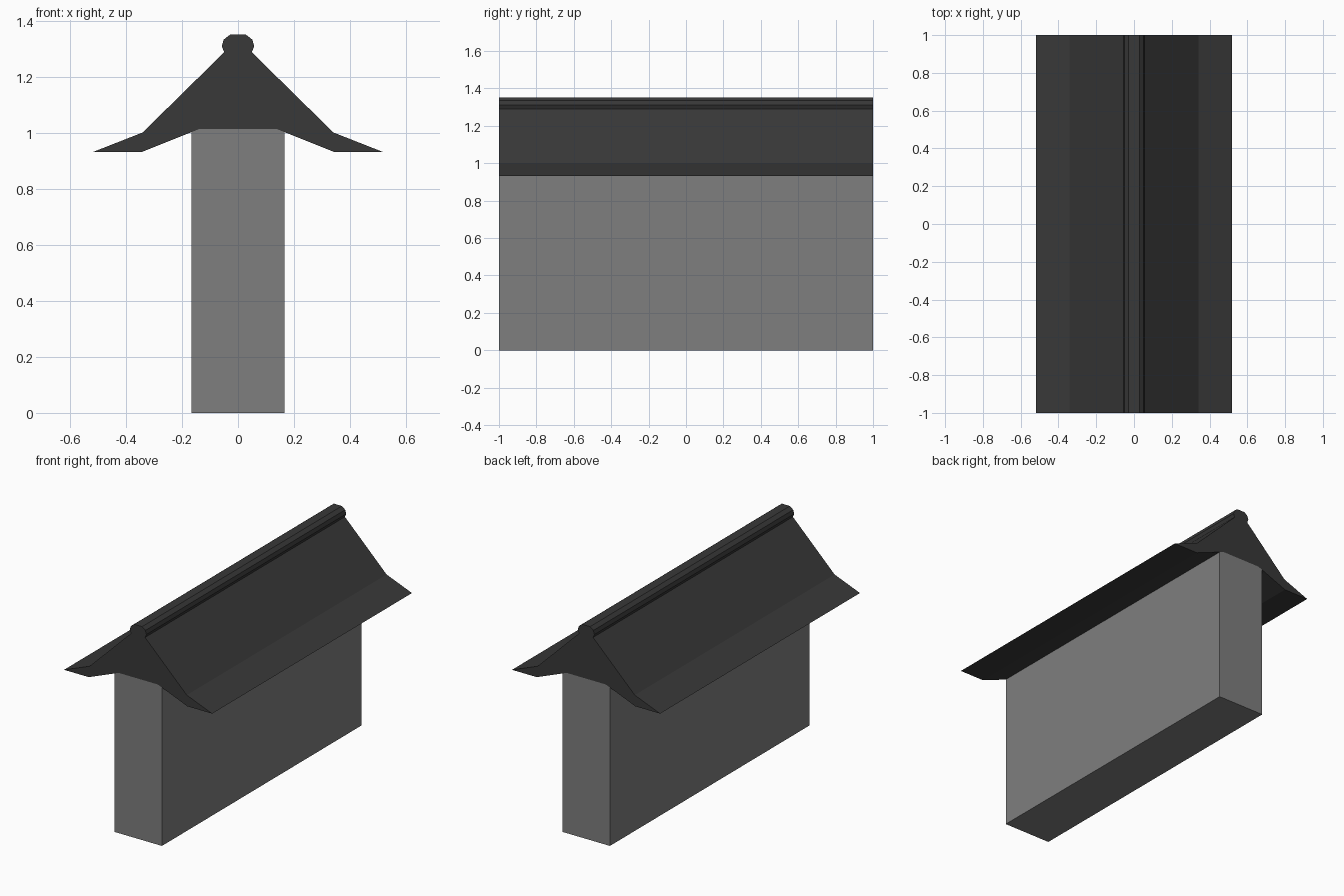
import bpy
import bmesh

if "Cube" in bpy.data.objects:
    bpy.data.objects.remove(bpy.data.objects["Cube"])


def material(name, value):
    m = bpy.data.materials.new(name)
    m.diffuse_color = (value, value, value, 1)
    m.use_nodes = True
    m.node_tree.nodes["Principled BSDF"].inputs["Base Color"].default_value = m.diffuse_color
    return m


def extrude_profile(name, half, mat, y0=-1.0, y1=1.0):
    """Mirror a right-hand (x, z) half profile and run it along y."""
    outline = half + [(-x, z) for x, z in reversed(half)]
    bm = bmesh.new()
    face = bm.faces.new([bm.verts.new((x, y0, z)) for x, z in outline])
    ext = bmesh.ops.extrude_face_region(bm, geom=[face], use_keep_orig=True)
    verts = [g for g in ext["geom"] if isinstance(g, bmesh.types.BMVert)]
    bmesh.ops.translate(bm, verts=verts, vec=(0, y1 - y0, 0))
    bmesh.ops.recalc_face_normals(bm, faces=bm.faces[:])
    mesh = bpy.data.meshes.new(name)
    bm.to_mesh(mesh)
    bm.free()
    mesh.materials.append(mat)
    obj = bpy.data.objects.new(name, mesh)
    bpy.context.collection.objects.link(obj)
    return obj


wall_grey = material("wall grey", 0.21)
tile_grey = material("dark roof grey", 0.04)

# Wall, its top edges trimmed to sit under the roof
extrude_profile("wall", [(0.167, 0.0), (0.167, 1.003), (0.137, 1.015)], wall_grey)

# Flared roof with rounded ridge, as one cross-section
roof_half = [
    (0.028, 1.352), (0.051, 1.334), (0.058, 1.310), (0.049, 1.289),  # ridge
    (0.341, 1.002), (0.519, 0.932),                                  # slope, eave
    (0.345, 0.932), (0.167, 1.003), (0.137, 1.015),                  # underside
]
extrude_profile("roof", roof_half, tile_grey)
